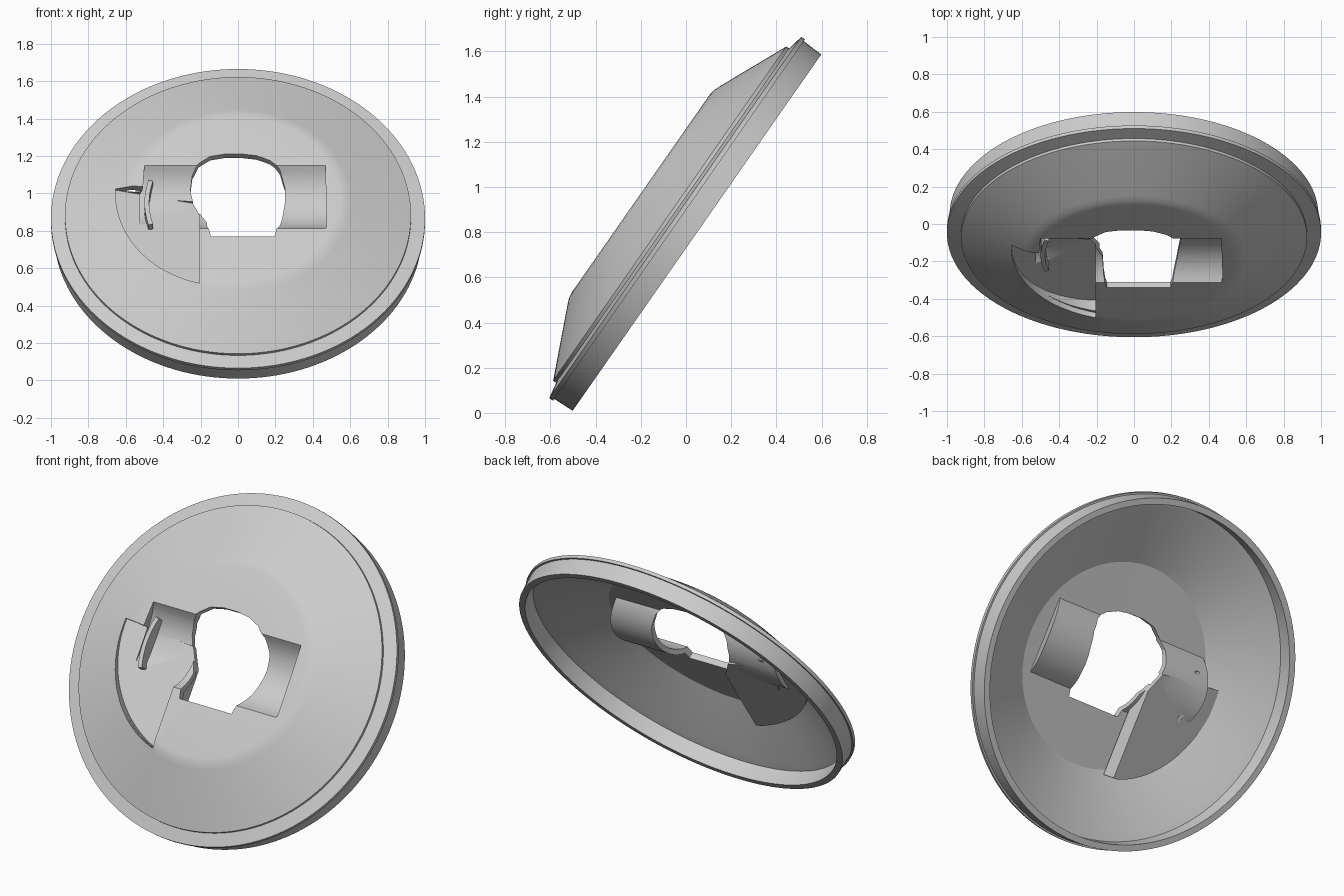
import bpy, bmesh, math
from mathutils import Matrix

if "Cube" in bpy.data.objects:
    bpy.data.objects.remove(bpy.data.objects["Cube"])

grey = bpy.data.materials.new("plain_grey")
grey.diffuse_color = (0.6, 0.6, 0.6, 1)
grey.use_nodes = True
grey.node_tree.nodes["Principled BSDF"].inputs["Base Color"].default_value = grey.diffuse_color

# Parts are modelled flat (front = local +z), then tilted into place
TILT = Matrix.Translation((0, -0.0475, 0.865)) @ Matrix.Rotation(math.radians(55.1), 4, 'X')


def finish(name, bm, cutter=False):
    bmesh.ops.recalc_face_normals(bm, faces=bm.faces)
    mesh = bpy.data.meshes.new(name)
    bm.to_mesh(mesh)
    bm.free()
    mesh.materials.append(grey)
    ob = bpy.data.objects.new(name, mesh)
    bpy.context.collection.objects.link(ob)
    ob.matrix_world = TILT
    ob.hide_render = cutter
    return ob


def loft(name, a, b, cutter=True):
    """Closed solid between two matching outlines."""
    bm = bmesh.new()
    va, vb = [bm.verts.new(p) for p in a], [bm.verts.new(p) for p in b]
    n = len(a)
    caps = [bm.faces.new(va), bm.faces.new(vb)]
    for i in range(n):
        j = (i + 1) % n
        bm.faces.new((va[i], va[j], vb[j], vb[i]))
    bmesh.ops.triangulate(bm, faces=caps)
    return finish(name, bm, cutter)


def lathe(name, profile, steps=144, squash=0.975):
    """Revolve an (r, h) profile whose two ends lie on the axis."""
    bm = bmesh.new()
    first, last = [bm.verts.new((0, 0, profile[k][1])) for k in (0, -1)]
    rings = []
    for r, h in profile[1:-1]:
        rings.append([bm.verts.new((r * math.cos(t), squash * r * math.sin(t), h))
                      for t in (2 * math.pi * i / steps for i in range(steps))])
    for i in range(steps):
        j = (i + 1) % steps
        bm.faces.new((first, rings[0][i], rings[0][j]))
        bm.faces.new((last, rings[-1][j], rings[-1][i]))
        for p, q in zip(rings, rings[1:]):
            bm.faces.new((p[i], q[i], q[j], p[j]))
    return finish(name, bm)


def trough(name, radius, half, top, grow):
    """Shallow cylinder segment running across the cap, with bowed ends."""
    vs = [half * (2 * i / 20 - 1) for i in range(21)]
    section = [(v, 0.322 - math.sqrt(radius ** 2 - v * v)) for v in vs]
    section += [(half, top), (-half, top)]

    def end(side, r):
        return [(side * math.sqrt((r + grow) ** 2 - v * v), v + 0.01, h) for v, h in section]
    return loft(name, end(-1, 0.54), end(1, 0.51))


def pocket(name, grow, drop, top):
    """Sector with a ramped floor that deepens toward its straight side."""
    edge = -0.205 + grow
    outline = [(edge, 0.05)]
    for i in range(25):
        t = i / 24
        a, r = math.radians(172 + 77 * t), 0.66 - 0.08 * t + grow
        outline.append((min(r * math.cos(a), edge), r * math.sin(a)))
    outline.append((edge, outline[-1][1]))
    floor = [(u, v, 0.06 - 0.165 * (u + 0.205) - drop) for u, v in outline]
    return loft(name, floor, [(u, v, top) for u, v in outline])


# Conical cap with flat middle, stepped flange and rear rim wall
cap = lathe("cap", [
    (0, 0.186), (0.545, 0.186), (0.575, 0.182), (0.605, 0.17), (0.925, 0.03),
    (0.925, 0.014), (1, 0), (1, -0.02), (0.99, -0.02), (0.986, -0.117),
    (0.95, -0.117), (0.95, -0.025), (0.91, -0.01), (0.58, 0.147), (0, 0.15)])

# Central opening outline
hole_xy = [(-.145, -.245), (.195, -.245), (.23, -.1), (.25, .04), (.25, .13), (.225, .2),
           (.17, .25), (.1, .28), (.02, .291), (-.07, .291), (-.15, .275), (-.21, .23),
           (-.245, .18), (-.255, .11), (-.24, .05), (-.2, -.03), (-.168, -.09), (-.162, -.17)]

steps = [
    ('UNION', trough("trough_boss", 0.276, 0.225, 0.172, 0.02)),
    ('UNION', pocket("pocket_boss", 0.02, 0.03, 0.13)),
    ('DIFFERENCE', trough("trough_cutter", 0.246, 0.205, 0.3, 0)),
    ('DIFFERENCE', pocket("pocket_cutter", 0, 0, 0.31)),
    ('DIFFERENCE', loft("opening_cutter", [(x, y, -0.2) for x, y in hole_xy],
                        [(x, y, 0.4) for x, y in hole_xy])),
]
bpy.context.view_layer.objects.active = cap
cap.select_set(True)
for op, tool in steps:
    mod = cap.modifiers.new(tool.name, 'BOOLEAN')
    mod.operation, mod.object, mod.solver = op, tool, 'EXACT'
    bpy.ops.object.modifier_apply(modifier=mod.name)
for _, tool in steps:
    bpy.data.objects.remove(tool)

# Curved retaining clip inside the left end of the trough
arc = [math.radians(163 + 34 * i / 10) for i in range(11)]
clip_xy = [(0.50 * math.cos(a), 0.50 * math.sin(a)) for a in arc]
clip_xy += [(0.475 * math.cos(a), 0.475 * math.sin(a)) for a in reversed(arc)]
clip = loft("retaining_clip", [(x, y, 0.07) for x, y in clip_xy],
            [(x, y, 0.15) for x, y in clip_xy], cutter=False)

for ob in (cap, clip):
    bpy.ops.object.select_all(action='DESELECT')
    ob.select_set(True)
    bpy.context.view_layer.objects.active = ob
    bpy.ops.object.shade_smooth_by_angle(angle=math.radians(25))
